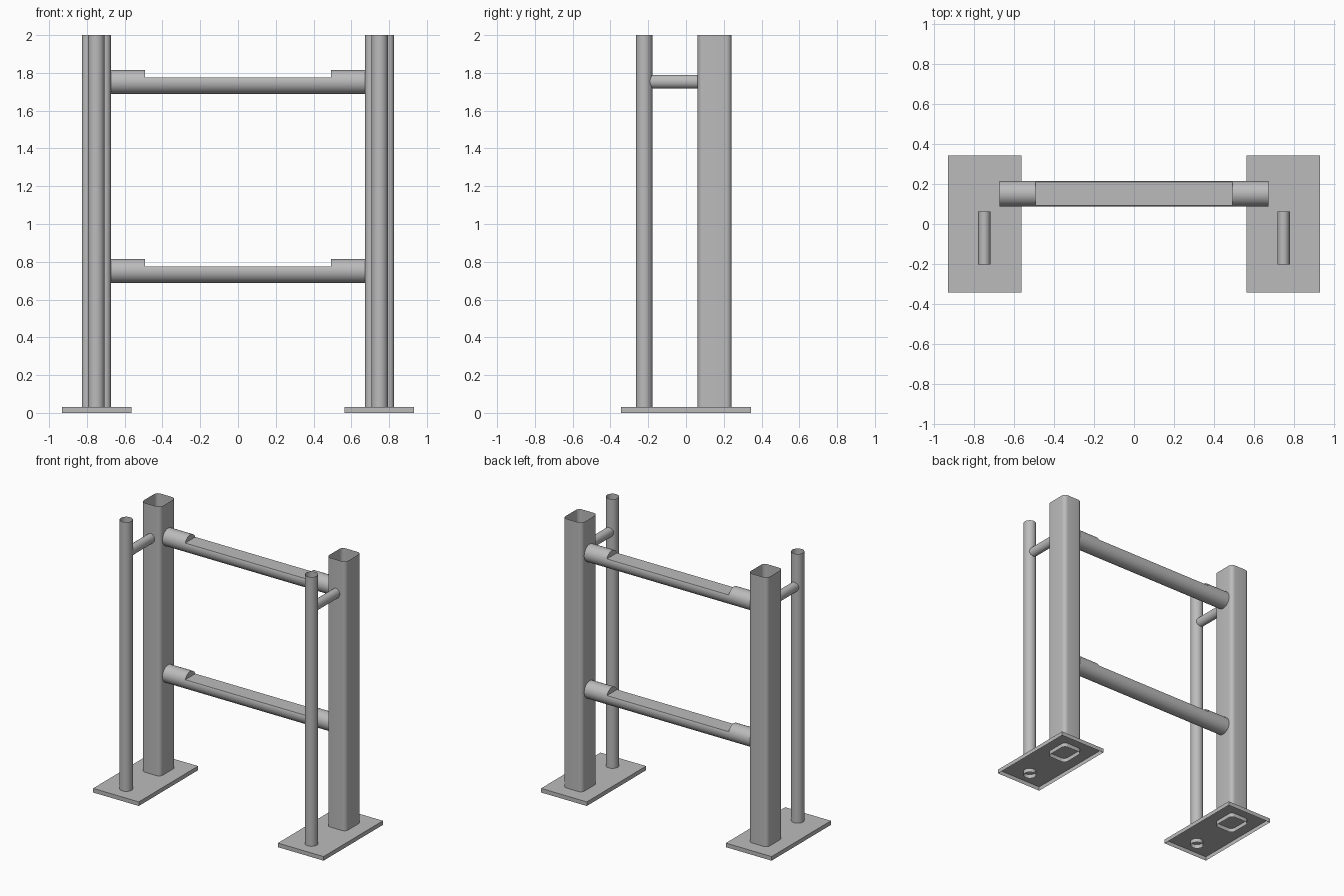
import bpy, bmesh, math
from mathutils import Vector

cube = bpy.data.objects.get("Cube")
if cube:
    bpy.data.objects.remove(cube, do_unlink=True)

# One grey metal for the whole frame
steel = bpy.data.materials.new("grey steel")
steel.use_nodes = True
grey = (0.5, 0.5, 0.5, 1)
steel.diffuse_color = grey
steel.node_tree.nodes["Principled BSDF"].inputs["Base Color"].default_value = grey


def circle(rx, ry, n=32):
    return [(rx * math.cos(2 * math.pi * i / n), ry * math.sin(2 * math.pi * i / n))
            for i in range(n)]


def rounded_rect(hx, hy, r, steps=6):
    pts = []
    for k, (sx, sy) in enumerate([(1, 1), (-1, 1), (-1, -1), (1, -1)]):
        for i in range(steps + 1):
            a = math.pi / 2 * (k + i / steps)
            pts.append((sx * (hx - r) + r * math.cos(a), sy * (hy - r) + r * math.sin(a)))
    return pts


def loft(name, rings, cap_end=False):
    """Skin a list of equal-length point rings into an open shell."""
    bm = bmesh.new()
    loops = [[bm.verts.new(p) for p in ring] for ring in rings]
    for a, b in zip(loops, loops[1:]):
        for i in range(len(a)):
            j = (i + 1) % len(a)
            bm.faces.new((a[i], a[j], b[j], b[i]))
    if cap_end:
        bm.faces.new(loops[-1])
    bmesh.ops.remove_doubles(bm, verts=bm.verts, dist=1e-5)
    bmesh.ops.recalc_face_normals(bm, faces=bm.faces)
    mesh = bpy.data.meshes.new(name)
    bm.to_mesh(mesh)
    bm.free()
    mesh.materials.append(steel)
    obj = bpy.data.objects.new(name, mesh)
    bpy.context.collection.objects.link(obj)
    bpy.ops.object.select_all(action='DESELECT')
    obj.select_set(True)
    bpy.context.view_layer.objects.active = obj
    bpy.ops.object.shade_smooth_by_angle(angle=math.radians(35))
    return obj


def upright(name, profile, x, y, z0, z1, cap_end=False):
    return loft(name, [[(x + u, y + v, z) for u, v in profile] for z in (z0, z1)], cap_end)


POST_X, POST_Y, POLE_Y = 0.75, 0.152, -0.221

for side, s in (("left", 1), ("right", -1)):
    x = s * POST_X
    # Base plate, open underneath
    plate = [(-0.185, -0.343), (0.185, -0.343), (0.185, 0.343), (-0.185, 0.343)]
    upright(side + "_base_plate", plate, s * 0.748, 0, 0, 0.03, cap_end=True)
    # Hollow main post and thin pole
    upright(side + "_post", rounded_rect(0.077, 0.09, 0.03), x, POST_Y, 0, 2)
    upright(side + "_pole", circle(0.0435, 0.0435), x, POLE_Y, 0, 2)
    # Short rod joining pole to post
    loft(side + "_connecting_rod",
         [[(x + u, y, 1.754 + v) for u, v in circle(0.031, 0.036)] for y in (-0.202, 0.063)])

# Round crossbars with the top cut flat between the ends
R, END, CUT = 0.0635, 0.675, 0.493
flat = R * math.sin(math.pi / 8)
for name, z in (("lower_crossbar", 0.7515), ("upper_crossbar", 1.7515)):
    full = circle(R, R)
    trimmed = [(u, min(v, flat)) for u, v in full]
    stations = [(-END, full), (-CUT, full), (-CUT, trimmed),
                (CUT, trimmed), (CUT, full), (END, full)]
    loft(name, [[Vector((x, POST_Y + u, z + v)) for u, v in ring] for x, ring in stations])
